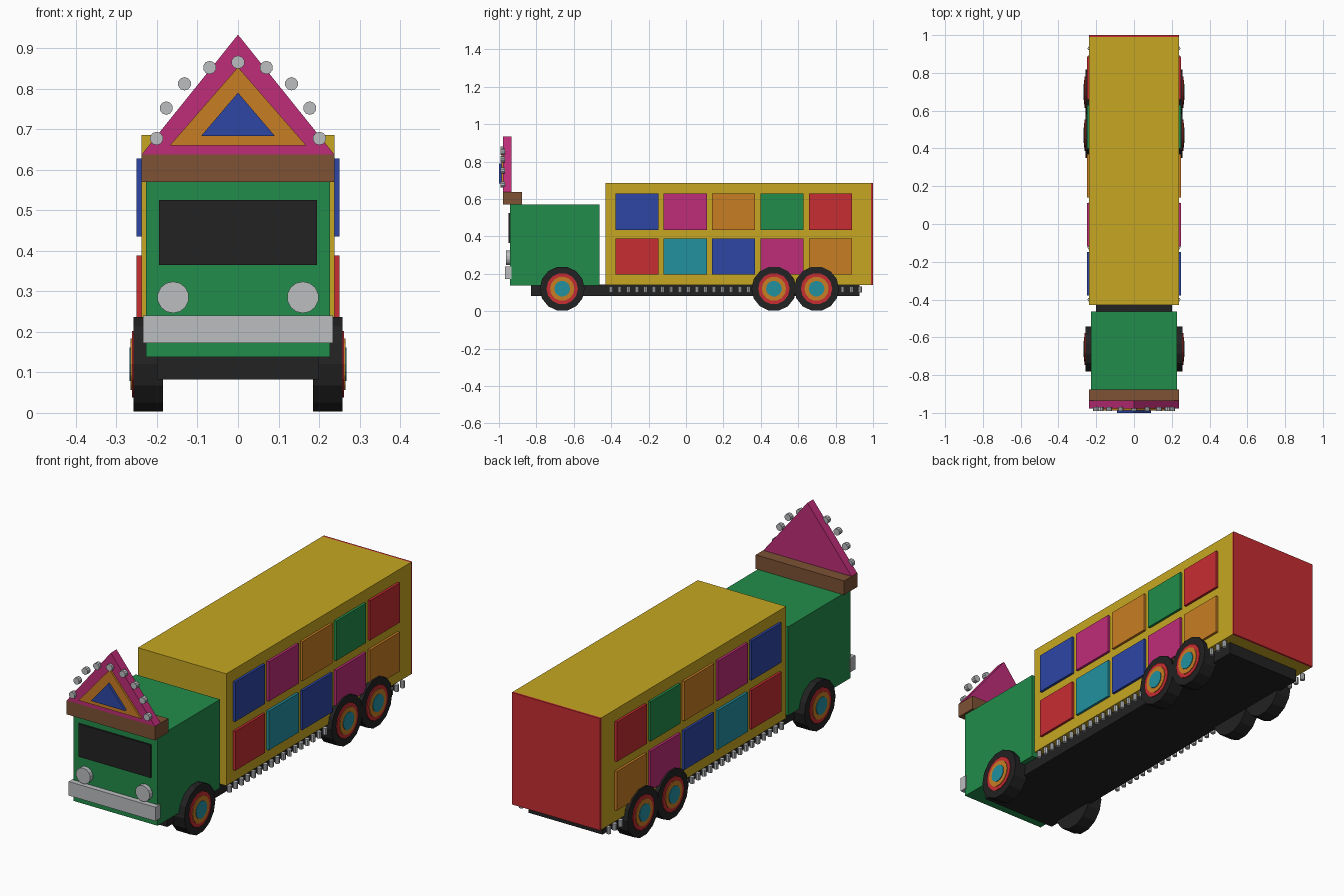
import bpy, bmesh, math
from mathutils import Matrix

if "Cube" in bpy.data.objects:
    bpy.data.objects.remove(bpy.data.objects["Cube"])

COLOURS = {
    "yellow": (0.57, 0.39, 0.016), "green": (0.016, 0.262, 0.069),
    "pink": (0.515, 0.026, 0.188), "orange": (0.578, 0.205, 0.017),
    "blue": (0.026, 0.061, 0.376), "red": (0.565, 0.026, 0.032),
    "teal": (0.016, 0.283, 0.352), "brown": (0.205, 0.084, 0.034),
    "silver": (0.50, 0.51, 0.53), "black": (0.016, 0.016, 0.016),
}
MATS = {}
for cname, rgb in COLOURS.items():
    MATS[cname] = bpy.data.materials.new(cname)
    MATS[cname].diffuse_color = (*rgb, 1)


def finish(name, bm, colour):
    bmesh.ops.recalc_face_normals(bm, faces=bm.faces)
    me = bpy.data.meshes.new(name)
    bm.to_mesh(me)
    bm.free()
    me.materials.append(MATS[colour])
    ob = bpy.data.objects.new(name, me)
    bpy.context.collection.objects.link(ob)
    return ob


def box(name, colour, x, y, z):
    """Box from (min, max) ranges."""
    bm = bmesh.new()
    size = [r[1] - r[0] for r in (x, y, z)]
    mid = [(r[1] + r[0]) / 2 for r in (x, y, z)]
    bmesh.ops.create_cube(bm, size=1, matrix=Matrix.Translation(mid) @ Matrix.Diagonal((*size, 1)))
    return finish(name, bm, colour)


def disc(name, colour, centre, r, depth, axis, sides):
    """Cylinder along the given axis, with a vertex on top where it lies flat."""
    bm = bmesh.new()
    turn = {"X": Matrix.Rotation(math.pi / 2, 4, "Y"),
            "Y": Matrix.Rotation(math.pi / 2, 4, "X"),
            "Z": Matrix.Identity(4)}[axis]
    bmesh.ops.create_cone(bm, cap_ends=True, segments=sides, radius1=r, radius2=r,
                          depth=depth, matrix=Matrix.Translation(centre) @ turn)
    return finish(name, bm, colour)


def triangle(name, colour, half, z0, z1, y0, y1):
    """Upright triangular slab facing the front."""
    bm = bmesh.new()
    f = bm.faces.new([bm.verts.new(p) for p in ((-half, y0, z0), (half, y0, z0), (0, y0, z1))])
    ext = bmesh.ops.extrude_face_region(bm, geom=[f])
    verts = [v for v in ext["geom"] if isinstance(v, bmesh.types.BMVert)]
    bmesh.ops.translate(bm, verts=verts, vec=(0, y1 - y0, 0))
    return finish(name, bm, colour)


# Main bodies
box("chassis", "black", (-0.2, 0.2), (-0.83, 0.927), (0.082, 0.142))
box("cargo_box", "yellow", (-0.238, 0.238), (-0.43, 0.99), (0.14, 0.685))
box("rear_door", "red", (-0.238, 0.238), (0.99, 1.0), (0.14, 0.685))
box("cab", "green", (-0.227, 0.227), (-0.942, -0.462), (0.138, 0.57))

# Cab front
box("windscreen", "black", (-0.195, 0.195), (-0.95, -0.941), (0.365, 0.525))
box("bumper", "silver", (-0.234, 0.234), (-0.968, -0.932), (0.172, 0.24))
for s in (-1, 1):
    disc("headlight", "silver", (s * 0.16, -0.95, 0.285), 0.039, 0.025, "Y", 14)

# Roof sign
box("sign_beam", "brown", (-0.238, 0.238), (-0.978, -0.876), (0.57, 0.638))
triangle("sign_outer", "pink", 0.238, 0.637, 0.933, -0.978, -0.934)
triangle("sign_middle", "orange", 0.168, 0.66, 0.853, -0.987, -0.977)
triangle("sign_inner", "blue", 0.091, 0.683, 0.79, -1.0, -0.986)
for i, (x, z) in enumerate([(0.201, 0.677), (0.177, 0.752), (0.132, 0.812), (0.07, 0.852), (0, 0.865)]):
    for s in ((-1, 1) if x else (1,)):
        disc("sign_bulb", "silver", (s * x, -0.98, z), 0.0165, 0.022, "Y", 10)

# Coloured side panels, two rows of five on each side
ROWS = [((0.197, 0.388), ("red", "teal", "blue", "pink", "orange")),
        ((0.435, 0.628), ("blue", "pink", "orange", "green", "red"))]
for s in (-1, 1):
    for zr, colours in ROWS:
        for i, c in enumerate(colours):
            yc = -0.263 + i * 0.259
            box("side_panel", c, sorted((s * 0.23, s * 0.25)), (yc - 0.115, yc + 0.115), zr)

# Wheels: tyre with stacked hub rings
for y in (-0.662, 0.47, 0.698):
    for s in (-1, 1):
        disc("tyre", "black", (s * 0.2215, y, 0.12), 0.12, 0.073, "X", 14)
        for part, c, r, out in (("rim", "red", 0.084, 0.262),
                                ("hub_ring", "orange", 0.065, 0.265),
                                ("hub_cap", "teal", 0.042, 0.268)):
            disc(part, c, (s * (out - 0.01), y, 0.12), r, 0.02, "X", 14)

# Row of small lamps along each lower edge
for s in (-1, 1):
    for i in range(30):
        disc("edge_lamp", "silver", (s * 0.235, -0.4 + i * 1.33 / 29, 0.115), 0.011, 0.032, "Z", 8)

for m in bpy.data.materials:
    if m.users and not m.is_grease_pencil:
        m.use_nodes = True
        m.node_tree.nodes["Principled BSDF"].inputs["Base Color"].default_value = m.diffuse_color
